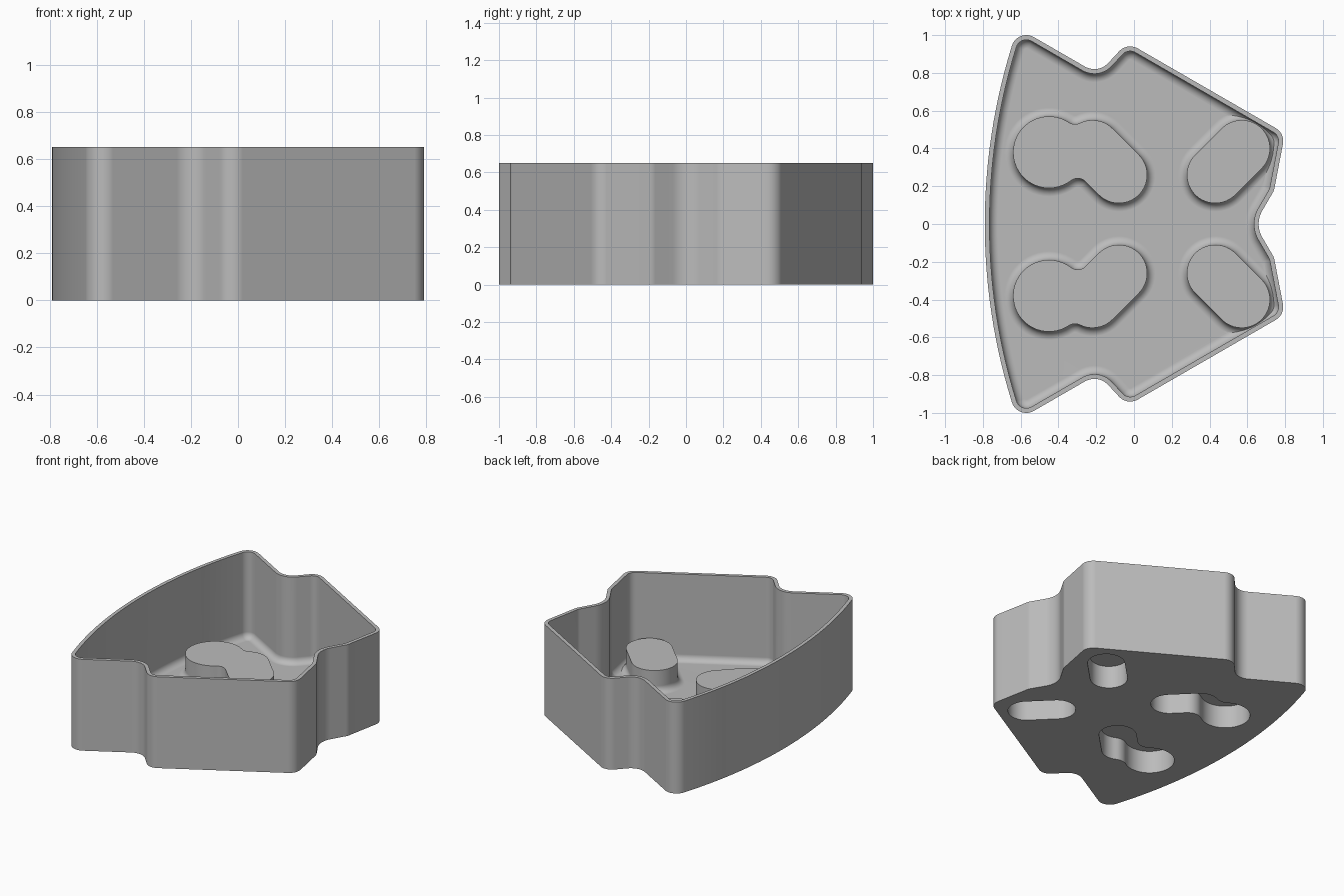
import bpy, bmesh, math
from mathutils import Vector

cube = bpy.data.objects.get("Cube")
if cube:
    bpy.data.objects.remove(cube, do_unlink=True)

WALL, FLOOR, FILLET = 0.025, 0.035, 0.045
HEIGHT, BOSS_TOP, SHELL = 0.65, 0.19, 0.03

grey = bpy.data.materials.new("plain grey")
grey.use_nodes = True
colour = (0.5, 0.5, 0.5, 1)
grey.diffuse_color = colour
grey.node_tree.nodes["Principled BSDF"].inputs["Base Color"].default_value = colour


def belt(circles):
    """Outline wrapped round circles; a negative radius makes a hollow curve.
    Returns (centre, radius, normal) so that it can be offset exactly."""
    count = len(circles)
    angles = []
    for i, (x, y, r) in enumerate(circles):
        x2, y2, r2 = circles[(i + 1) % count]
        span = math.hypot(x2 - x, y2 - y)
        k = max(-1, min(1, (r - r2) / span))
        angles.append(math.atan2(y2 - y, x2 - x) - math.acos(k))
    path = []
    for i, (x, y, r) in enumerate(circles):
        start, end = angles[i - 1], angles[i]
        sweep = (end - start) % math.tau if r > 0 else -((start - end) % math.tau)
        steps = 28 if r > 1 else max(4, math.ceil(abs(sweep) / 0.13))
        for s in range(steps + 1):
            a = start + sweep * s / steps
            path.append((Vector((x, y)), r, Vector((math.cos(a), math.sin(a)))))
    return path


def loft(name, path, levels):
    """Closed solid through (offset, height) levels of one outline."""
    bm = bmesh.new()
    rings = []
    for offset, z in levels:
        points = [c + n * (r + offset) for c, r, n in path]
        rings.append([bm.verts.new((p.x, p.y, z)) for p in points])
    size = len(path)
    for low, high in zip(rings, rings[1:]):
        for i in range(size):
            j = (i + 1) % size
            bm.faces.new((low[i], low[j], high[j], high[i]))
    bm.faces.new(rings[0][::-1])
    bm.faces.new(rings[-1])
    bmesh.ops.remove_doubles(bm, verts=bm.verts, dist=0.0001)
    bmesh.ops.recalc_face_normals(bm, faces=bm.faces)
    mesh = bpy.data.meshes.new(name)
    bm.to_mesh(mesh)
    bm.free()
    mesh.materials.append(grey)
    obj = bpy.data.objects.new(name, mesh)
    bpy.context.collection.objects.link(obj)
    return obj


def cut(target, tool):
    mod = target.modifiers.new("cut", 'BOOLEAN')
    mod.operation, mod.solver, mod.object = 'DIFFERENCE', 'EXACT', tool
    bpy.context.view_layer.objects.active = target
    bpy.ops.object.modifier_apply(modifier=mod.name)
    bpy.data.objects.remove(tool, do_unlink=True)


def mirrored(circles):
    return [(x, -y, r) for x, y, r in reversed(circles)]


def fillet(outer, inner):
    """Quarter round rising from the floor to an upright wall."""
    levels = []
    for s in range(9):
        a = math.pi / 2 * s / 8
        levels.append((outer + (inner - outer) * math.sin(a),
                       FLOOR + FILLET * (1 - math.cos(a))))
    return levels


# Tray outline: end notch, corners, side notches and the long curved side
half = [(0.665, 0.205, 0.08), (0.71, 0.4386, 0.08), (-0.02, 0.86, 0.08),
        (-0.21, 0.92, -0.10), (-0.57, 0.92, 0.08)]
outline = belt([(0.80, 0, -0.14)] + half + [(2.383, 0, 3.173)] + mirrored(half))

# Raised pads, each hollow underneath
capsule = [(0.43, 0.26, 0.15), (0.57, 0.40, 0.15)]
bean = [(-0.08, 0.26, 0.15), (-0.22, 0.40, 0.15), (-0.3123, 0.5886, -0.06),
        (-0.45, 0.38, 0.19), (-0.2983, 0.1813, -0.06)]
pads = [belt(p) for shape in (capsule, bean) for p in (shape, mirrored(shape))]

# Inside space with a rounded floor edge, leaving the pads standing
cavity = loft("cavity", outline,
              fillet(-WALL - FILLET, -WALL) + [(-WALL, HEIGHT + 0.1)])
for pad in pads:
    cut(cavity, loft("pad", pad,
                     [(FILLET, 0)] + fillet(FILLET, 0) + [(0, BOSS_TOP)]))

# Tray body with the cavity and the underside pockets removed
tray = loft("tray", outline, [(0, 0), (0, HEIGHT)])
cut(tray, cavity)
for pad in pads:
    cut(tray, loft("pocket", pad, [(-SHELL, -0.1), (-SHELL, BOSS_TOP - SHELL)]))

# Smooth walls with crisp edges
bpy.ops.object.select_all(action='DESELECT')
tray.select_set(True)
bpy.context.view_layer.objects.active = tray
bpy.ops.object.shade_smooth_by_angle(angle=math.radians(30))
weighted = tray.modifiers.new("even shading", 'WEIGHTED_NORMAL')
weighted.keep_sharp = True
